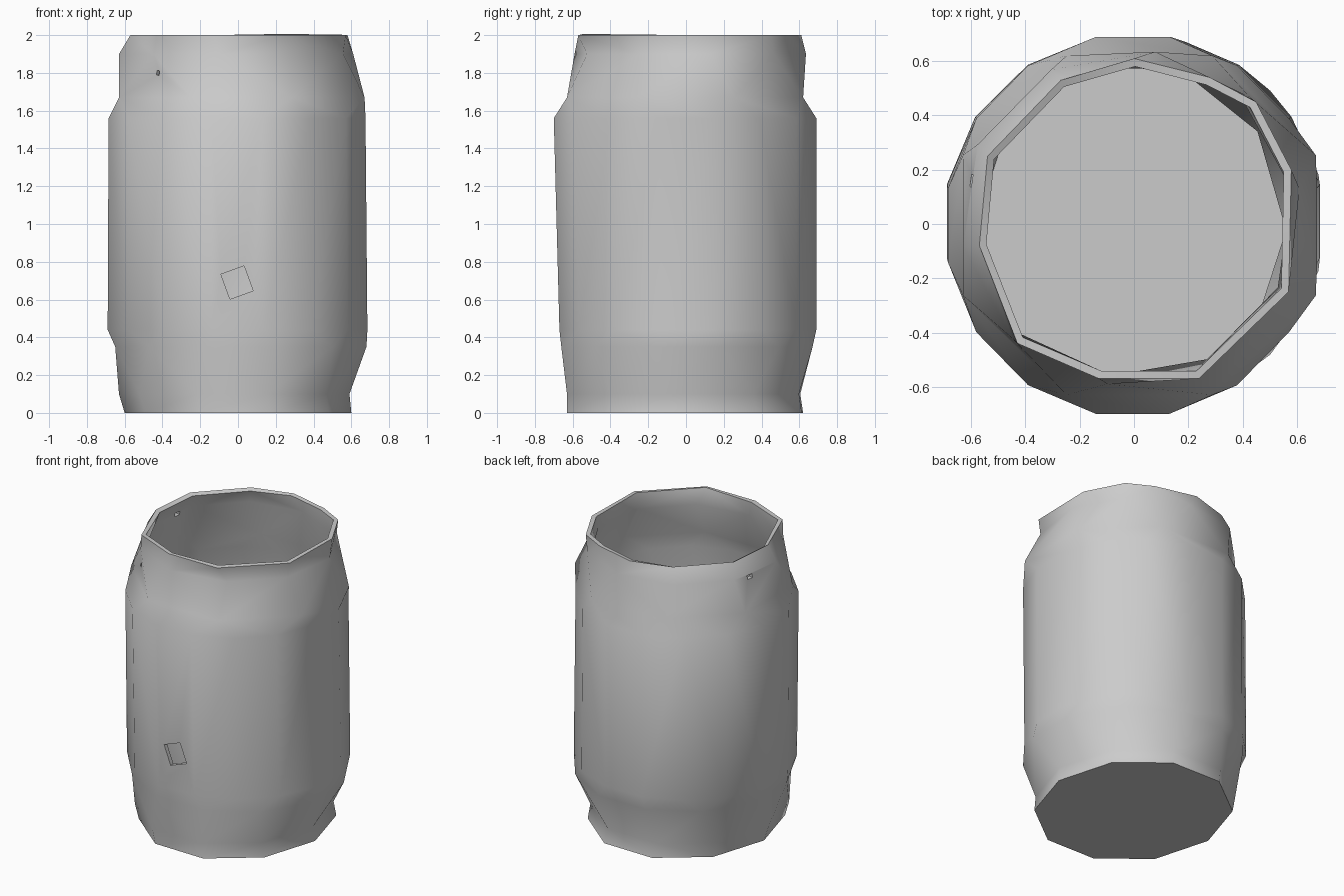
import bpy, bmesh
from math import sin, cos, tau, radians, atan2
from mathutils import Vector, Euler

if "Cube" in bpy.data.objects:
    bpy.data.objects.remove(bpy.data.objects["Cube"])

grey = bpy.data.materials.new("plain grey")
grey.use_nodes = True
colour = (0.6, 0.6, 0.6, 1)
grey.diffuse_color = colour
grey.node_tree.nodes["Principled BSDF"].inputs["Base Color"].default_value = colour


def ring(z, sides, turn, x0, x1, y0, y1):
    """Polygon stretched to fill the given extents."""
    pts = [(cos(a), sin(a)) for a in
           (radians(turn) + tau * i / sides for i in range(sides))]
    mx, my = max(abs(p[0]) for p in pts), max(abs(p[1]) for p in pts)
    return [Vector(((x0 + x1) / 2 + p[0] / mx * (x1 - x0) / 2,
                    (y0 + y1) / 2 + p[1] / my * (y1 - y0) / 2, z)) for p in pts]


def angle(v):
    return atan2(v.co.y, v.co.x) % tau


def zip_rings(bm, low, high):
    """Join two rings of different side counts with triangles, by angle."""
    low, high = sorted(low, key=angle), sorted(high, key=angle)
    n, m, i, j = len(low), len(high), 0, 0
    while i < n or j < m:
        next_low = angle(low[(i + 1) % n]) + tau * ((i + 1) // n)
        next_high = angle(high[(j + 1) % m]) + tau * ((j + 1) // m)
        a, b = low[i % n], high[j % m]
        if j >= m or (i < n and next_low < next_high):
            bm.faces.new((a, low[(i + 1) % n], b))
            i += 1
        else:
            bm.faces.new((a, high[(j + 1) % m], b))
            j += 1


# Dented container wall, from base to rim
rings = [
    ring(0, 10, -1, -.60, .60, -.63, .62),
    ring(.1, 10, -1, -.63, .59, -.63, .605),
    ring(.35, 12, 15, -.65, .68, -.66, .67),
    ring(.44, 16, 11.25, -.69, .685, -.67, .69),
    ring(1.56, 16, 11.25, -.685, .675, -.70, .69),
    ring(1.67, 8, 22.5, -.63, .67, -.63, .62),
    ring(1.9, 10, 10, -.63, .61, -.59, .635),
]
rim = [(.58, .2), (.45, .45), (.28, .54), (0, .61), (-.27, .53), (-.54, .25),
       (-.57, -.08), (-.43, -.44), (-.13, -.57), (.24, -.57), (.57, -.25)]
rings.append([Vector((x, y, 2)) for x, y in rim])

bm = bmesh.new()
loops = [[bm.verts.new(p) for p in r] for r in rings]
bm.faces.new(loops[0])
for low, high in zip(loops, loops[1:]):
    zip_rings(bm, low, high)
bmesh.ops.recalc_face_normals(bm, faces=bm.faces)
mesh = bpy.data.meshes.new("container")
bm.to_mesh(mesh)
bm.free()
mesh.materials.append(grey)
container = bpy.data.objects.new("container", mesh)
bpy.context.collection.objects.link(container)
bpy.context.view_layer.objects.active = container

# Thin wall and floor
wall = container.modifiers.new("wall", "SOLIDIFY")
wall.thickness = .03
wall.offset = -1
bpy.ops.object.modifier_apply(modifier=wall.name)

# Square puncture in the front and two small ones near the rim
punctures = [((-.005, -.67, .69), (.13, .3, .14), (0, -20, 0)),
             ((-.41, -.44, 1.8), (.02, .24, .025), (0, 10, -45)),
             ((-.6, .16, 1.88), (.24, .045, .025), (0, 0, -15))]
for place, size, turn in punctures:
    bpy.ops.mesh.primitive_cube_add(size=1, location=place,
                                    rotation=[radians(t) for t in turn])
    cutter = bpy.context.object
    cutter.name = "puncture_cutter"
    cutter.scale = size
    cutter.hide_render = True
    bpy.context.view_layer.update()
    bpy.context.view_layer.objects.active = container
    cut = container.modifiers.new("puncture", "BOOLEAN")
    cut.operation = "DIFFERENCE"
    cut.object = cutter
    bpy.ops.object.modifier_apply(modifier=cut.name)
    bpy.data.objects.remove(cutter)

bpy.ops.object.select_all(action="DESELECT")
container.select_set(True)
bpy.context.view_layer.objects.active = container
bpy.ops.object.shade_smooth_by_angle(angle=radians(50))
